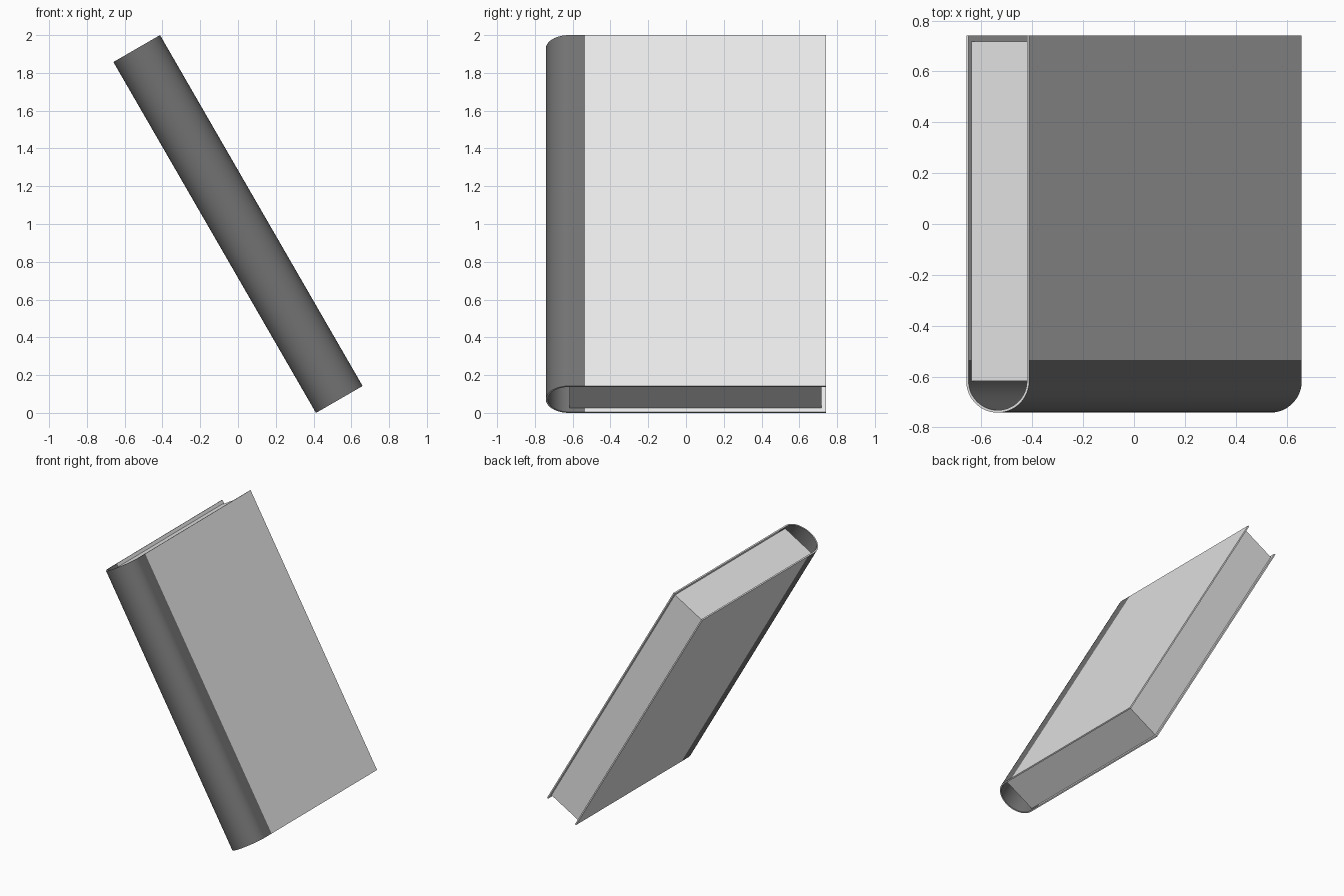
import bpy, bmesh, math

cube = bpy.data.objects.get("Cube")
if cube:
    bpy.data.objects.remove(cube)

LENGTH, THICK, BOARD = 2.145, 0.285, 0.01
BACK, BEND, FRONT = 0.742, -0.618, -0.742   # fore edge, start of the round, spine
SEAM, OVERHANG = -0.535, 0.025
LEAN = math.radians(-30)


def material(name, value):
    m = bpy.data.materials.new(name)
    m.use_nodes = True
    color = (value, value, value, 1)
    m.diffuse_color = color
    m.node_tree.nodes["Principled BSDF"].inputs["Base Color"].default_value = color
    return m


light = material("light grey", 0.8)
dark = material("dark grey", 0.168)


def arc(inset, start, steps=40):
    """Open U-shaped path: straight side, rounded spine, straight side."""
    r, depth = THICK / 2 - inset, BEND - FRONT - inset
    curve = [(r * math.cos(math.pi * i / steps),
              BEND - depth * math.sin(math.pi * i / steps)) for i in range(steps + 1)]
    return [(r, start)] + curve + [(-r, start)]


def extrude(name, outline_a, outline_b, length, mats, end_slot=0):
    """Solid strip between two matching paths, extruded along the book."""
    bm = bmesh.new()
    ends = []
    for w in (-length / 2, length / 2):
        ends.append([[bm.verts.new((u, y, w)) for u, y in path]
                     for path in (outline_a, outline_b)])
    (a0, b0), (a1, b1) = ends
    n = len(a0)
    for i in range(n - 1):
        j = i + 1
        bm.faces.new((a0[i], a0[j], a1[j], a1[i]))
        bm.faces.new((b0[j], b0[i], b1[i], b1[j]))
        for a, b in ((a0, b0), (a1, b1)):
            bm.faces.new((a[i], b[i], b[j], a[j])).material_index = end_slot
    for i in (0, n - 1):
        bm.faces.new((a0[i], a1[i], b1[i], b0[i]))
    bmesh.ops.recalc_face_normals(bm, faces=bm.faces)
    mesh = bpy.data.meshes.new(name)
    bm.to_mesh(mesh)
    bm.free()
    for m in mats:
        mesh.materials.append(m)
    obj = bpy.data.objects.new(name, mesh)
    bpy.context.collection.objects.link(obj)
    obj.rotation_euler.y = LEAN
    obj.location.z = 1
    return obj


# Rounded spine wrap, with pale cut ends
spine = extrude("spine", arc(0, SEAM), arc(BOARD, SEAM), LENGTH, [dark, light], 1)
bpy.ops.object.select_all(action="DESELECT")
spine.select_set(True)
bpy.context.view_layer.objects.active = spine
bpy.ops.object.shade_smooth_by_angle(angle=math.radians(30))

# Two cover boards
for name, side in (("left_cover", 1), ("right_cover", -1)):
    outer, inner = side * THICK / 2, side * (THICK / 2 - BOARD)
    extrude(name, [(outer, SEAM), (outer, BACK)],
            [(inner, SEAM), (inner, BACK)], LENGTH, [light])

# Page block, set in from the cover edges
half = THICK / 2 - BOARD
extrude("pages", [(half, BEND), (half, BACK - OVERHANG)],
        [(-half, BEND), (-half, BACK - OVERHANG)], LENGTH - 2 * OVERHANG, [light])
